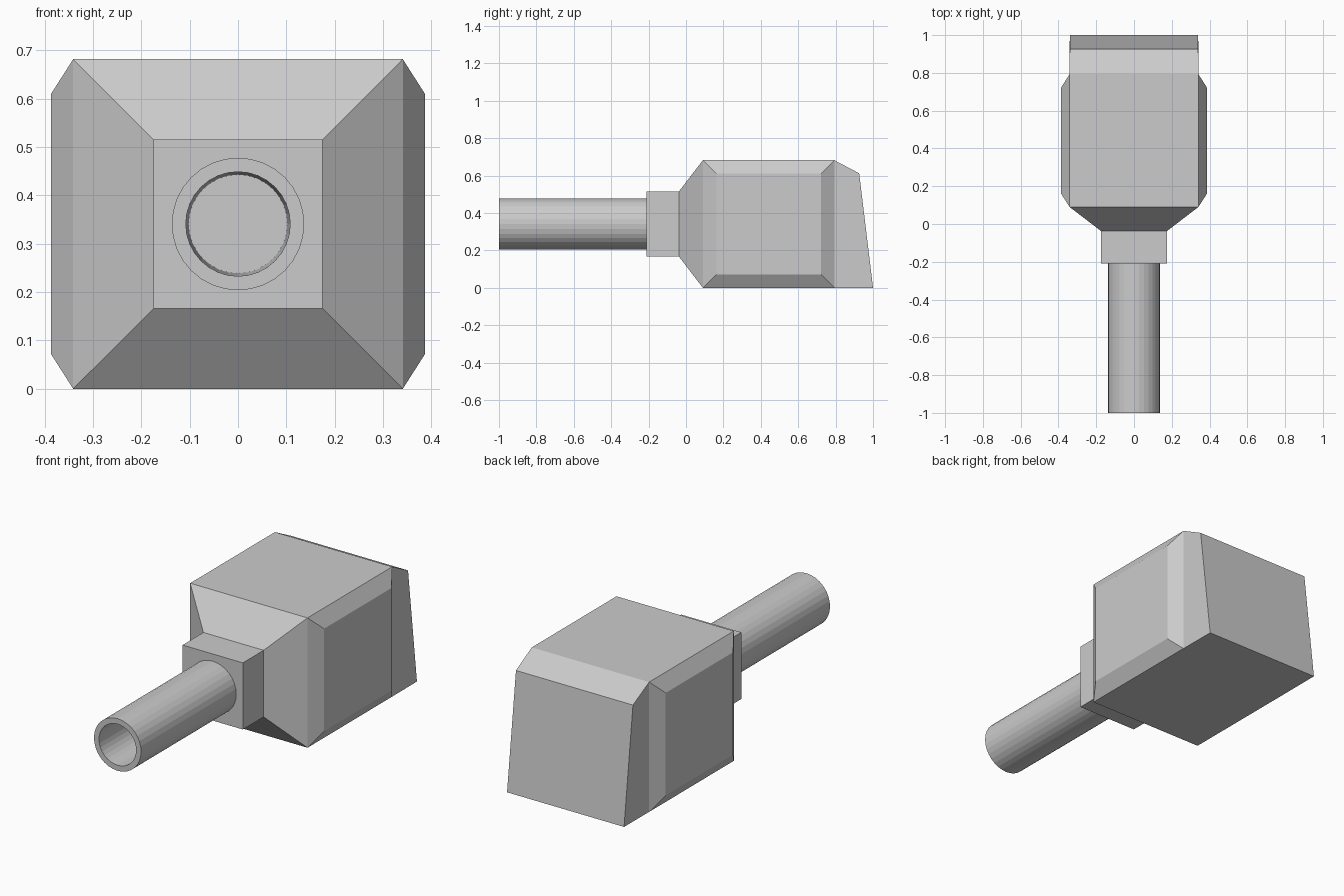
import bpy, bmesh
from math import sin, cos, tau

if "Cube" in bpy.data.objects:
    bpy.data.objects.remove(bpy.data.objects["Cube"])

MID_Z = 0.341


def square(y, half):
    """Square cross-section facing along y."""
    return [(x * half, y, MID_Z + z * half) for x, z in ((-1, -1), (1, -1), (1, 1), (-1, 1))]


def circle(y, radius, sides=32):
    return [(radius * cos(tau * i / sides), y, MID_Z + radius * sin(tau * i / sides))
            for i in range(sides)]


def loft(name, sections, closed=False, inset=None):
    """Join cross-sections; either cap both ends or close back on the first."""
    bm = bmesh.new()
    rings = [[bm.verts.new(p) for p in s] for s in sections]
    pairs = list(zip(rings, rings[1:]))
    if closed:
        pairs.append((rings[-1], rings[0]))
    else:
        bm.faces.new(rings[0])
        bm.faces.new(rings[-1])
    bands = []
    for a, b in pairs:
        n = len(a)
        bands.append([bm.faces.new((a[i], a[(i + 1) % n], b[(i + 1) % n], b[i])) for i in range(n)])
    bmesh.ops.recalc_face_normals(bm, faces=bm.faces[:])
    if inset:
        band, sides, thickness, depth = inset
        bmesh.ops.inset_individual(bm, faces=[bands[band][i] for i in sides],
                                   thickness=thickness, depth=depth, use_even_offset=True)
    mesh = bpy.data.meshes.new(name)
    bm.to_mesh(mesh)
    bm.free()
    obj = bpy.data.objects.new(name, mesh)
    bpy.context.collection.objects.link(obj)
    return obj


# Head: square neck, flared shoulder, block with raised side panels, sloped back
back = [(-0.34, 1.0, 0), (0.34, 1.0, 0), (0.34, 0.926, 0.612), (-0.34, 0.926, 0.612)]
loft("head", [square(-0.21, 0.175), square(-0.037, 0.175),
              square(0.09, 0.341), square(0.793, 0.341), back],
     inset=(2, (1, 3), 0.072, 0.046))

# Hollow handle tube with slightly tapered bore, seated in the neck
loft("handle_tube", [circle(-0.2, 0.137), circle(-1.0, 0.137),
                     circle(-1.0, 0.108), circle(-0.2, 0.102)], closed=True)
